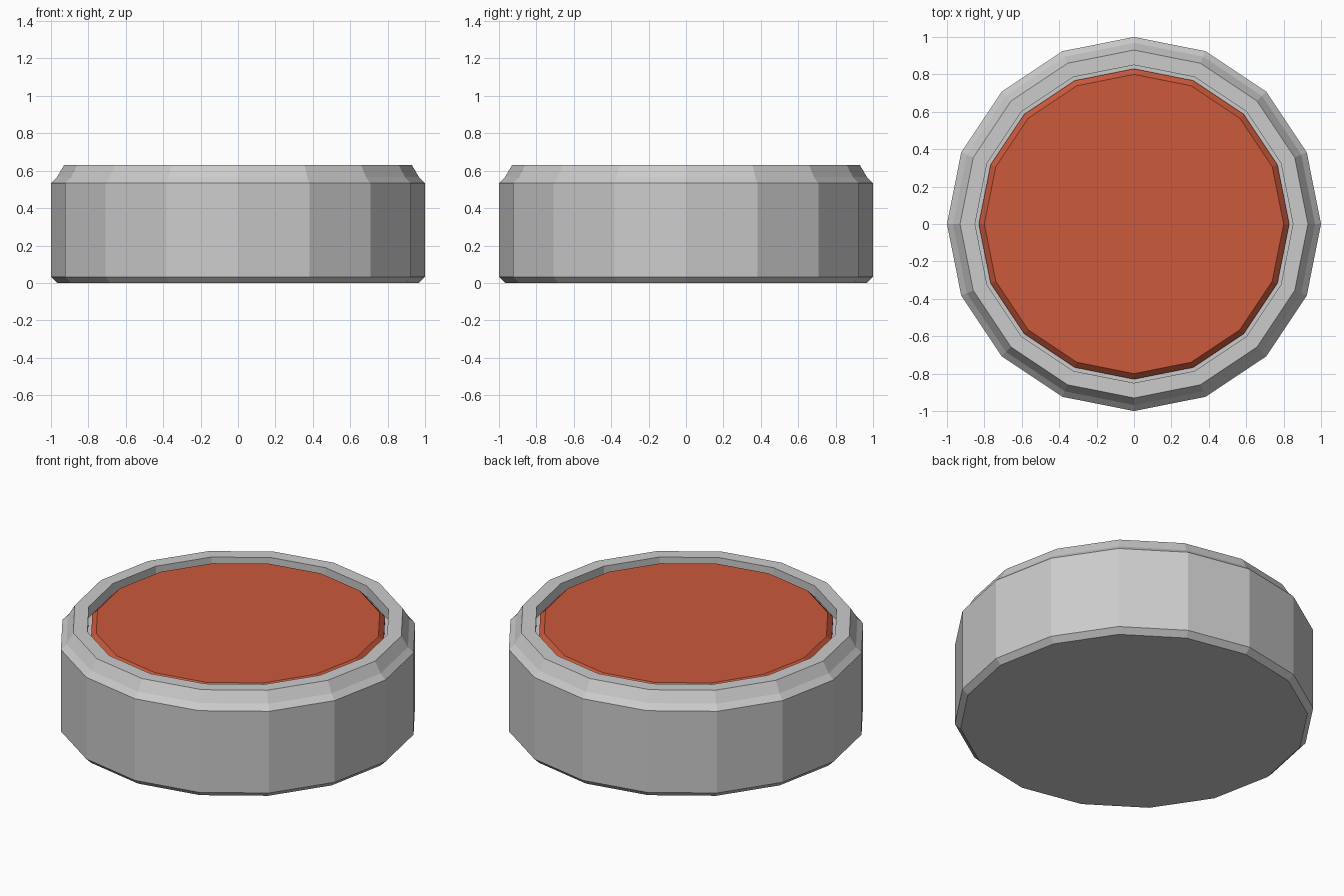
import bpy, bmesh
from math import cos, sin, tau

if "Cube" in bpy.data.objects:
    bpy.data.objects.remove(bpy.data.objects["Cube"])

SIDES = 16


def lathe(name, profile, ring=False):
    """Spin a (radius, z) profile into a flat-sided solid; ring joins last to first."""
    bm = bmesh.new()
    loops = [[bm.verts.new((r * cos(tau * i / SIDES), r * sin(tau * i / SIDES), z))
              for i in range(SIDES)] for r, z in profile]
    pairs = list(zip(loops, loops[1:]))
    if ring:
        pairs.append((loops[-1], loops[0]))
    else:
        bm.faces.new(loops[0][::-1])
        bm.faces.new(loops[-1])
    for a, b in pairs:
        for i in range(SIDES):
            j = (i + 1) % SIDES
            bm.faces.new((a[i], a[j], b[j], b[i]))
    bmesh.ops.recalc_face_normals(bm, faces=bm.faces)
    mesh = bpy.data.meshes.new(name)
    bm.to_mesh(mesh)
    bm.free()
    obj = bpy.data.objects.new(name, mesh)
    bpy.context.collection.objects.link(obj)
    return obj


# Chamfered drum
lathe("base", [(0.968, 0), (1, 0.032), (1, 0.533), (0.968, 0.565)])

# Sloped raised rim
lathe("rim", [(0.968, 0.565), (0.93, 0.63), (0.85, 0.63), (0.85, 0.565)], ring=True)

# Red inset disc with chamfered edge
disc = lathe("top_disc", [(0.83, 0.55), (0.83, 0.585), (0.80, 0.615)])
red = bpy.data.materials.new("red")
red.diffuse_color = (0.6, 0.1, 0.045, 1)
red.use_nodes = True
red.node_tree.nodes["Principled BSDF"].inputs["Base Color"].default_value = red.diffuse_color
disc.data.materials.append(red)
